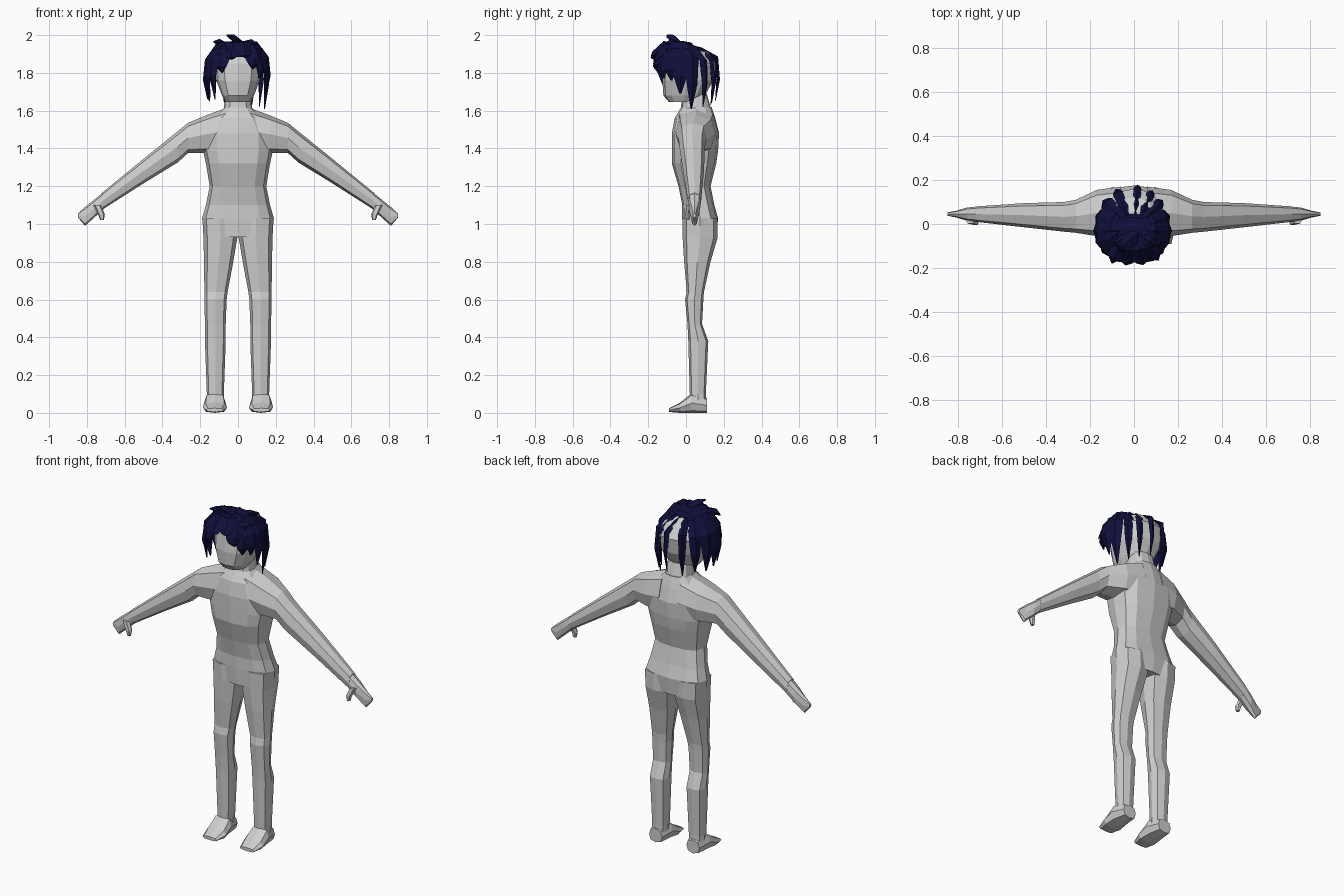
import bpy, bmesh, math, random
from mathutils import Vector

random.seed(4)
cube = bpy.data.objects.get("Cube")
if cube:
    bpy.data.objects.remove(cube, do_unlink=True)


def material(name, rgb):
    m = bpy.data.materials.new(name)
    m.use_nodes = True
    m.diffuse_color = (*rgb, 1)
    m.node_tree.nodes["Principled BSDF"].inputs["Base Color"].default_value = (*rgb, 1)
    return m


skin = material("pale grey skin", (0.62, 0.62, 0.62))
navy = material("navy hair", (0.005, 0.005, 0.045))


def bridge_rings(name, rings, mat, mirror=False):
    """Bridge equal-length rings of points into a closed flat-shaded mesh."""
    bm = bmesh.new()
    loops = [[bm.verts.new(p) for p in ring] for ring in rings]
    n = len(loops[0])
    for a, b in zip(loops, loops[1:]):
        for i in range(n):
            j = (i + 1) % n
            bm.faces.new((a[i], a[j], b[j], b[i]))
    bm.faces.new(loops[0])
    bm.faces.new(loops[-1])
    bmesh.ops.recalc_face_normals(bm, faces=bm.faces)
    mesh = bpy.data.meshes.new(name)
    bm.to_mesh(mesh)
    bm.free()
    mesh.materials.append(mat)
    obj = bpy.data.objects.new(name, mesh)
    bpy.context.collection.objects.link(obj)
    if mirror:
        obj.modifiers.new("mirror", 'MIRROR')


def loft(name, axis, sections, mat=skin, mirror=False, sides=8, power=0.75):
    """Sections hold a position on the axis and the bounds on the other two."""
    def soft(v):
        return math.copysign(abs(v) ** power, v) if abs(v) > 1e-6 else 0
    rings = []
    for t, a0, a1, b0, b1 in sections:
        ring = []
        for k in range(sides):
            ang = math.tau * k / sides
            a = (a0 + a1) / 2 + (a1 - a0) / 2 * soft(math.cos(ang))
            b = (b0 + b1) / 2 + (b1 - b0) / 2 * soft(math.sin(ang))
            ring.append({'x': (t, a, b), 'y': (a, t, b), 'z': (a, b, t)}[axis])
        rings.append(ring)
    bridge_rings(name, rings, mat, mirror)


def upright(name, rows, mat=skin):
    """Symmetric loft along z from height, half width, front and back."""
    loft(name, 'z', [(z, -w, w, f, b) for z, w, f, b in rows], mat, sides=12)


# Trunk, neck and head
upright("torso", [
    (.93, .18, -.015, .16), (1.03, .19, -.02, .17), (1.1, .17, -.02, .15),
    (1.2, .15, -.04, .13), (1.32, .17, -.075, .16), (1.39, .185, -.075, .17),
    (1.48, .18, -.075, .175), (1.56, .13, -.06, .155), (1.62, .07, -.025, .135)])
upright("neck", [(1.58, .08, -.03, .14), (1.69, .065, -.02, .11)])
upright("head", [
    (1.645, .065, -.09, .05), (1.68, .085, -.12, .1), (1.76, .115, -.125, .145),
    (1.85, .125, -.115, .16), (1.91, .09, -.07, .12), (1.935, .04, -.03, .06)])

# Limbs, mirrored across the middle
loft("legs", 'z', [
    (1.03, .005, .188, -.02, .168), (.93, .003, .183, -.018, .168),
    (.8, .025, .18, -.01, .13), (.64, .055, .178, .004, .095),
    (.6, .06, .178, -.005, .092), (.47, .065, .175, .008, .085),
    (.38, .065, .175, .012, .118), (.1, .075, .165, .02, .105),
    (.04, .075, .17, .02, .105)], mirror=True)
loft("feet", 'y', [
    (.11, .08, .165, 0, .08), (.03, .065, .18, 0, .105),
    (-.03, .058, .185, 0, .055), (-.09, .075, .17, .005, .025)], mirror=True)
loft("arms", 'x', [
    (.06, -.06, .17, 1.37, 1.615), (.17, -.055, .155, 1.375, 1.575),
    (.265, -.04, .11, 1.375, 1.535), (.32, -.035, .1, 1.325, 1.49),
    (.5, -.015, .095, 1.215, 1.345), (.72, .01, .08, 1.075, 1.165)], mirror=True)
loft("hands", 'x', [
    (.71, .01, .08, 1.08, 1.17), (.76, .015, .075, 1.035, 1.13),
    (.81, .03, .06, .99, 1.09), (.848, .037, .053, 1.035, 1.055)], mirror=True)
loft("thumbs", 'z', [
    (1.1, .725, .765, 0, .04), (1.05, .705, .74, -.005, .025),
    (1.02, .71, .73, 0, .02)], mirror=True, sides=6)

# Hair over the crown
upright("hair_crown", [
    (1.885, .135, -.135, .03), (1.93, .13, -.135, .05),
    (1.96, .085, -.11, .03), (1.968, .03, -.07, -.01)], navy)


def blade(name, points, widths, side, thick=.014):
    """Tapered lock with a diamond section."""
    rings = []
    for i, p in enumerate(points):
        along = points[min(i + 1, len(points) - 1)] - points[max(i - 1, 0)]
        out = along.cross(side).normalized() * thick * min(1, widths[i] / .02)
        s = side * widths[i]
        rings.append([p + s, p + out, p - s, p - out])
    bridge_rings(name, rings, navy)


# Falling locks: bearing from the front, tip height, half width
LOCKS = [(14, 1.88, .035), (-12, 1.87, .035), (32, 1.82, .045), (-32, 1.8, .045),
         (50, 1.77, .045), (-52, 1.72, .045), (70, 1.76, .05), (-70, 1.67, .05),
         (90, 1.69, .05), (-90, 1.66, .055), (108, 1.61, .04), (-108, 1.65, .045),
         (130, 1.62, .026), (-130, 1.66, .035), (150, 1.63, .02),
         (-153, 1.64, .024), (174, 1.65, .018)]
for i, (deg, tip, width) in enumerate(LOCKS):
    a = math.radians(deg)
    d = Vector((math.sin(a), -math.cos(a), 0))
    side = Vector((math.cos(a), math.sin(a), 0))
    rx = .15 if deg > 0 else .162
    ry = .14 if d.y < 0 else .19
    mid = max(1.87, tip + .03) + random.uniform(-.01, .015)
    path = []
    for r, z in ((.1, 1.95), (.62, 1.955), (1, mid), (1.06, (mid + tip) / 2), (.98, tip)):
        y = d.y * ry * r - .03
        drop = .3 * max(0, y + .03) if z > 1.9 else 0
        path.append(Vector((d.x * rx * r, y, z - drop)))
    blade(f"hair_lock_{i + 1}", path, [width * k for k in (.4, .9, 1, .75, .1)], side)

# Raised tufts: root and tip
TUFTS = [((.02, -.04, 1.95), (-.06, -.1, 2)), ((-.06, -.03, 1.94), (-.13, -.08, 1.965)),
         ((.03, -.05, 1.95), (.1, -.1, 1.955)), ((.09, -.03, 1.92), (.165, -.06, 1.81)),
         ((-.07, -.1, 1.94), (-.1, -.178, 1.89)), ((.07, -.1, 1.94), (.11, -.165, 1.86))]
for i, (root, tip) in enumerate(TUFTS):
    p, q = Vector(root), Vector(tip)
    side = (q - p).cross(Vector((0, 0, 1))).normalized()
    bend = p.lerp(q, .6) + Vector((0, 0, .008))
    blade(f"hair_tuft_{i + 1}", [p, bend, q], [.03, .035, .004], side, .018)
